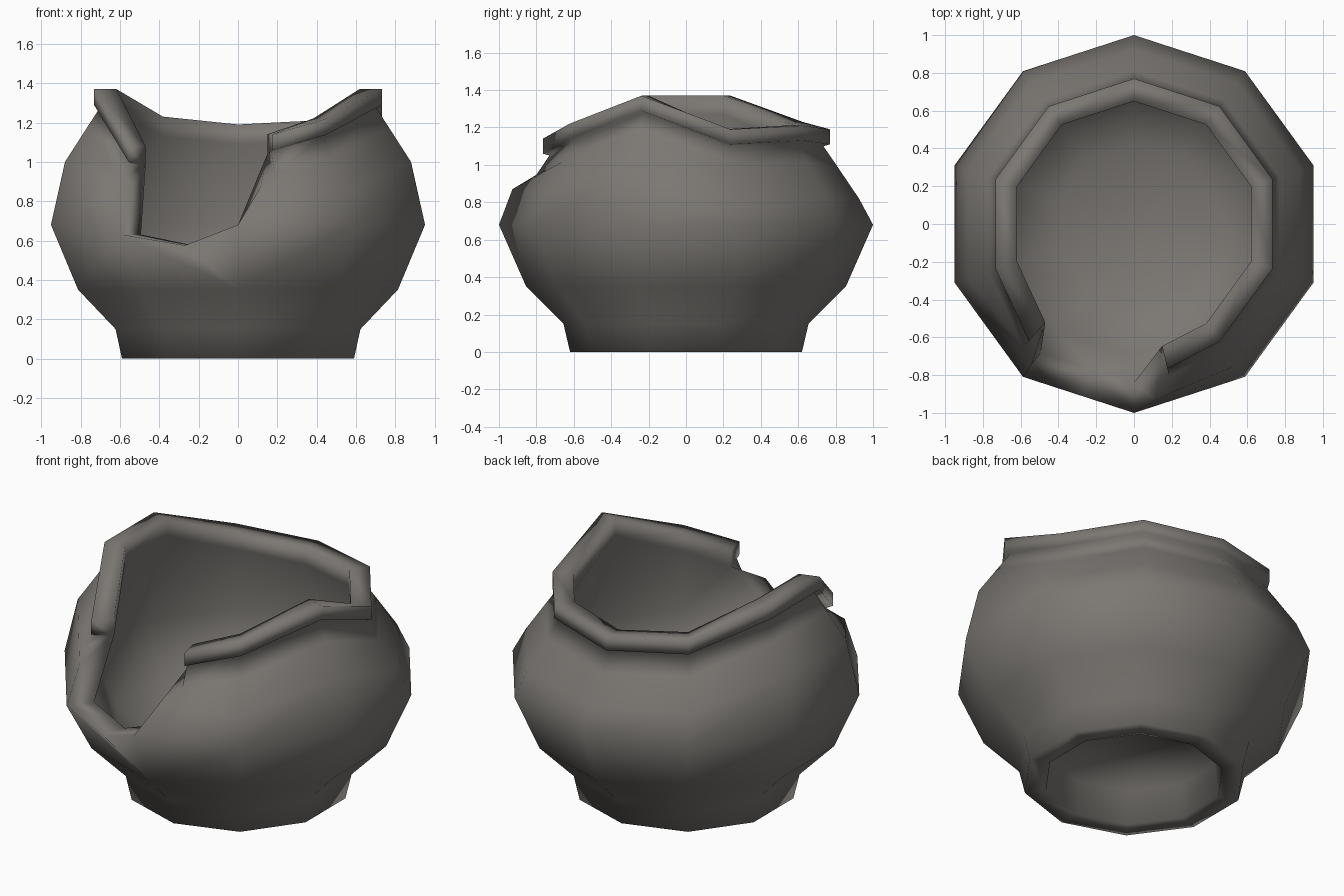
import bpy, bmesh, math
from mathutils import Vector

if "Cube" in bpy.data.objects:
    bpy.data.objects.remove(bpy.data.objects["Cube"])

clay = bpy.data.materials.new("grey_clay")
clay.diffuse_color = (0.20, 0.187, 0.172, 1)
clay.use_nodes = True
clay.node_tree.nodes["Principled BSDF"].inputs["Base Color"].default_value = clay.diffuse_color

N = 10
# uneven rim height of each column, starting at the back, going over the left side
RIM = [1.19, 1.23, 1.37, 1.37, 1.08, 1.14, 1.22, 1.37, 1.19, 1.21]
L, R = 4, 5  # columns on either side of the broken gap
# rim ends beside the gap: (angle shift, radius scale)
RIM_SHIFT = {L: (-6, 1.08), R: (13, 1.02)}
# closed wall profile, as (radius, z, kind): fixed, shoulder or rim-relative heights
PROFILE = [
    (0.48, 0.20, "fix"), (0.50, 0.0, "fix"), (0.62, 0.0, "fix"),
    (0.655, 0.15, "fix"), (0.855, 0.35, "fix"), (1.0, 0.68, "fix"),
    (0.925, -0.37, "shoulder"), (0.81, -0.20, "rim"), (0.735, -0.09, "rim"),
    (0.77, -0.08, "rim"), (0.77, 0.0, "rim"), (0.65, 0.0, "rim"),
    (0.65, -0.10, "rim"), (0.84, 0.68, "fix"),
    (0.70, 0.38, "fix"), (0.42, 0.24, "fix"),
]
OUT_BELLY, COLLAR, IN_BELLY = 5, 7, 13


def point(col, row):
    r, z, kind = PROFILE[row]
    ang = 90 + 36 * col
    if kind == "rim":
        shift, scale = RIM_SHIFT.get(col, (0, 1))
        ang, r, z = ang + shift, r * scale, RIM[col] + z
        if col == L and row == COLLAR:
            z = 0.93
    elif kind == "shoulder":
        z = 0.87 if col in (L, R) else RIM[col] + z
        if col == R:
            ang, r = ang + 7, 0.935
    elif col == L and row in (OUT_BELLY, IN_BELLY):
        z = 0.63
    a = math.radians(ang)
    return Vector((r * math.cos(a), r * math.sin(a), z))


bm = bmesh.new()
cols = [[bm.verts.new(point(c, r)) for r in range(len(PROFILE))] for c in range(N)]

# low point of the break, on the outer and inner wall
mid = {}
for row in (OUT_BELLY, IN_BELLY):
    p = cols[L][row].co.lerp(cols[R][row].co, 0.54)
    mid[row] = bm.verts.new((p.x, p.y, 0.575))

# walls, leaving the gap open
for c in range(N):
    a, b = cols[c], cols[(c + 1) % N]
    for r in range(len(PROFILE) - 1):
        if c == L and OUT_BELLY <= r < IN_BELLY:
            continue
        f = [a[r], b[r], b[r + 1], a[r + 1]]
        if c == L and r + 1 == OUT_BELLY:
            f.insert(3, mid[OUT_BELLY])
        if c == L and r == IN_BELLY:
            f.insert(1, mid[IN_BELLY])
        bm.faces.new(f)

# underside recess and inside floor
bm.faces.new([c[0] for c in cols])
bm.faces.new([c[-1] for c in cols])

# broken edges: both sides and the bottom of the gap
for c in (L, R):
    v = cols[c]
    for ids in ((5, 6, 13), (6, 7, 12, 13), (7, 8, 12), (8, 9, 10, 11, 12)):
        bm.faces.new([v[i] for i in ids])
    bm.faces.new([v[OUT_BELLY], mid[OUT_BELLY], mid[IN_BELLY], v[IN_BELLY]])

bmesh.ops.recalc_face_normals(bm, faces=bm.faces)
mesh = bpy.data.meshes.new("broken_pot")
bm.to_mesh(mesh)
bm.free()
mesh.materials.append(clay)
pot = bpy.data.objects.new("broken_pot", mesh)
bpy.context.collection.objects.link(pot)

# soft shading all over
mesh.polygons.foreach_set("use_smooth", [True] * len(mesh.polygons))
